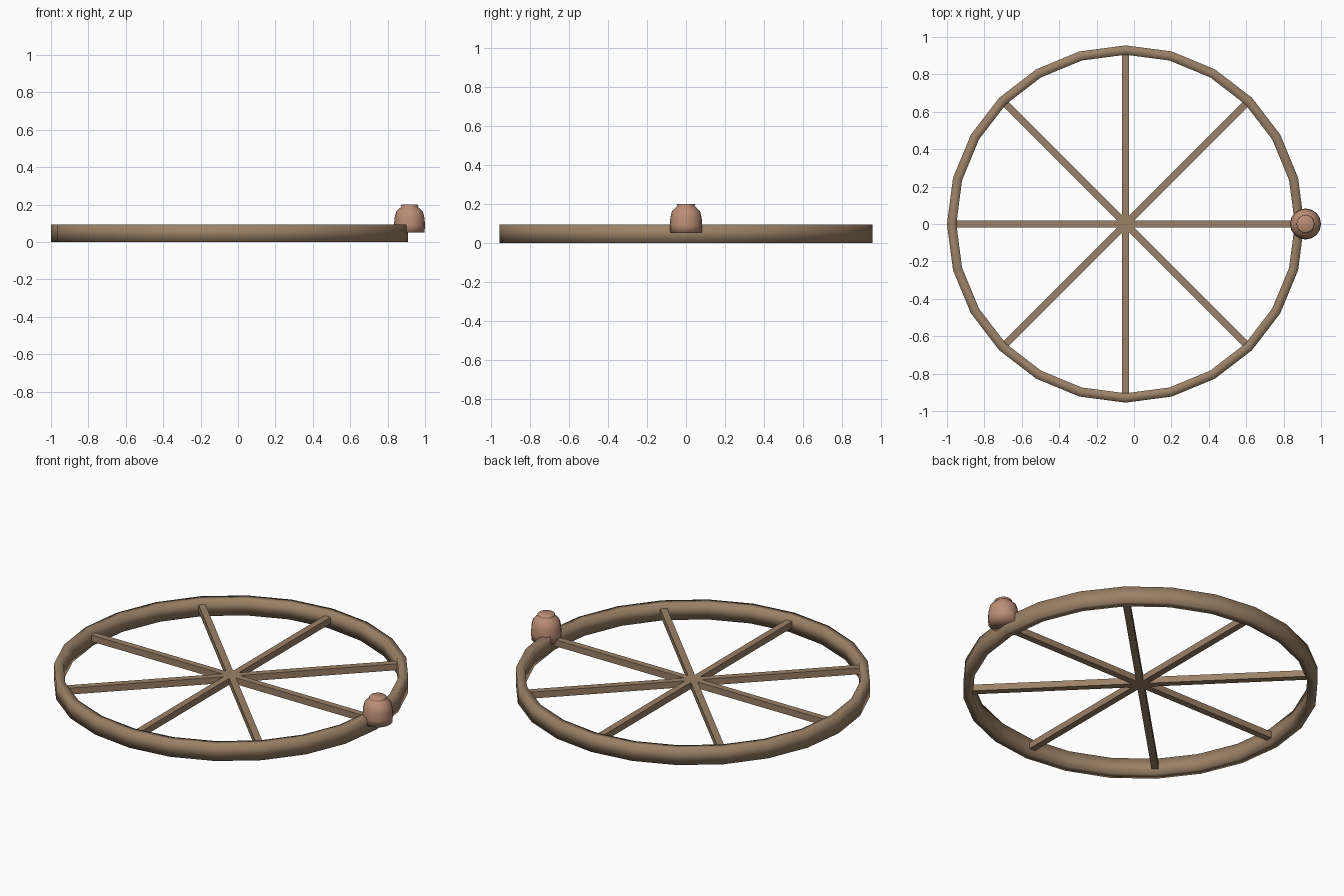
import bpy, bmesh, math
from mathutils import Matrix, Vector

if "Cube" in bpy.data.objects:
    bpy.data.objects.remove(bpy.data.objects["Cube"])

CX = -0.045  # wheel centre

def material(name, col):
    m = bpy.data.materials.new(name)
    m.diffuse_color = (*col, 1)
    m.use_nodes = True
    m.node_tree.nodes["Principled BSDF"].inputs["Base Color"].default_value = m.diffuse_color
    return m

wood = material("wood", (0.33, 0.22, 0.135))
knob_wood = material("knob_wood", (0.50, 0.27, 0.18))

def finish(name, bm, mat, smooth):
    bmesh.ops.recalc_face_normals(bm, faces=bm.faces)
    for f in bm.faces:
        f.smooth = smooth
    me = bpy.data.meshes.new(name)
    bm.to_mesh(me)
    bm.free()
    me.materials.append(mat)
    ob = bpy.data.objects.new(name, me)
    bpy.context.collection.objects.link(ob)
    return ob

def lathe(name, profile, sides, centre_x, mat, closed):
    bm = bmesh.new()
    rings = []
    for i in range(sides):
        a = 2 * math.pi * i / sides
        rings.append([bm.verts.new((centre_x + r * math.cos(a), r * math.sin(a), z))
                      for r, z in profile])
    n = len(profile)
    for i in range(sides):
        p, q = rings[i], rings[(i + 1) % sides]
        for j in range(n if closed else n - 1):
            k = (j + 1) % n
            bm.faces.new((p[j], q[j], q[k], p[k]))
    if not closed:
        bm.faces.new([r[0] for r in rings])
        bm.faces.new([r[-1] for r in rings])
    return finish(name, bm, mat, True)

# Rim: 24-sided rectangular band
lathe("rim", [(0.905, 0), (0.955, 0), (0.955, 0.095), (0.905, 0.095)], 24, CX, wood, True)

# Spokes: four bars crossing at the centre
for i in range(4):
    bm = bmesh.new()
    mat = (Matrix.Translation(Vector((CX, 0, 0.05))) @ Matrix.Rotation(i * math.pi / 4, 4, 'Z')
           @ Matrix.Diagonal((1.83, 0.038, 0.038, 1)))
    bmesh.ops.create_cube(bm, size=1, matrix=mat)
    finish(f"spoke_bar_{i + 1}", bm, wood, False)

# Turned handle knob on the rim
lathe("handle_knob", [(0.080, 0.05), (0.083, 0.09), (0.080, 0.13), (0.072, 0.162),
                      (0.050, 0.183), (0.043, 0.188), (0.048, 0.195), (0.042, 0.2)],
      16, 0.917, knob_wood, False)
